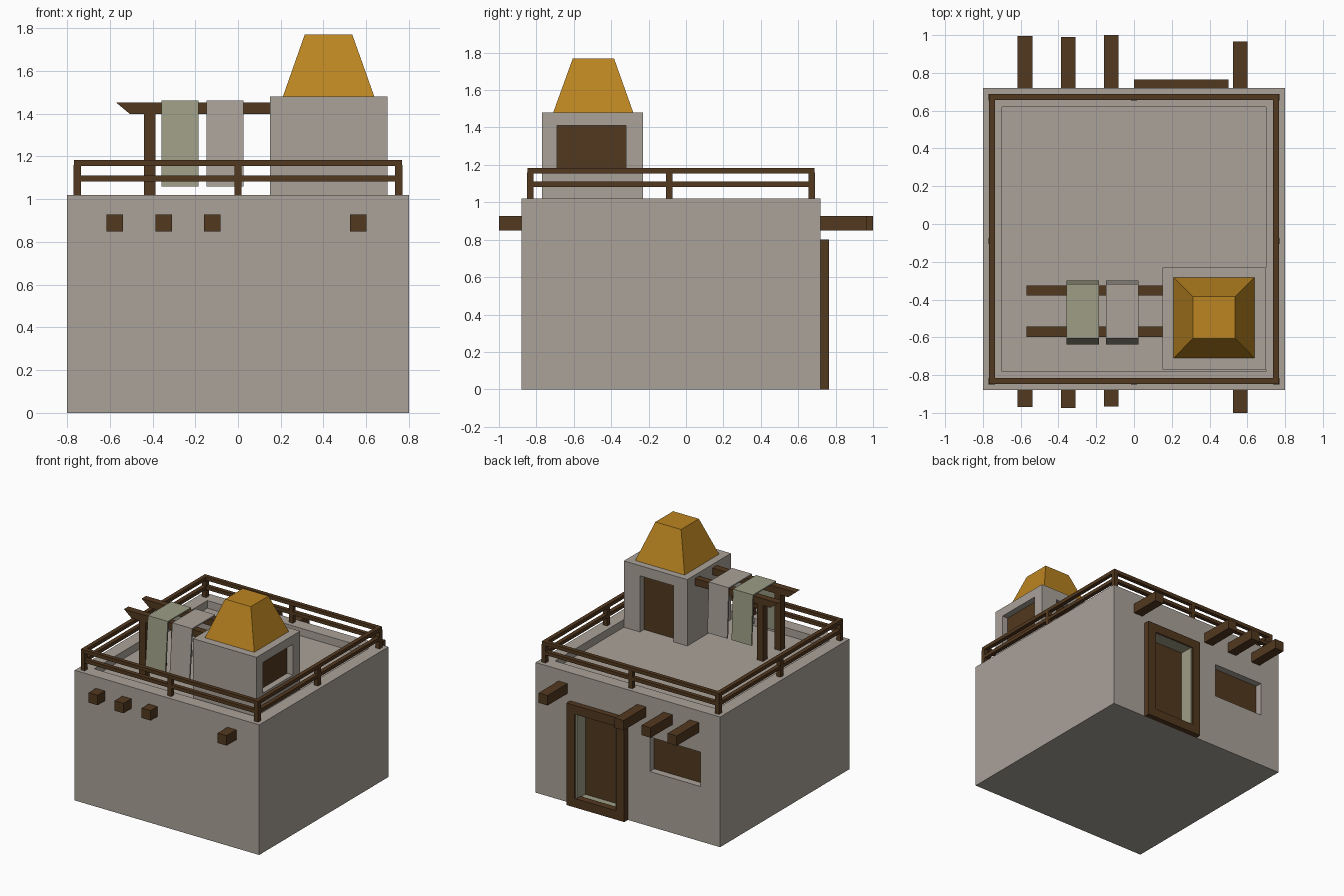
import bpy, bmesh

if "Cube" in bpy.data.objects:
    bpy.data.objects.remove(bpy.data.objects["Cube"])


def material(name, rgb):
    m = bpy.data.materials.new(name)
    m.diffuse_color = (*rgb, 1)
    m.use_nodes = True
    m.node_tree.nodes["Principled BSDF"].inputs["Base Color"].default_value = m.diffuse_color
    return m


WOOD = material("dark_wood", (0.085, 0.04, 0.014))
GOLD = material("ochre", (0.50, 0.235, 0.015))
WALL = material("plaster", (0.40, 0.36, 0.32))
SAGE = material("sage", (0.34, 0.34, 0.24))
FLOOR = 0.96


def finish(name, bm, mat):
    bmesh.ops.recalc_face_normals(bm, faces=bm.faces)
    me = bpy.data.meshes.new(name)
    bm.to_mesh(me)
    bm.free()
    ob = bpy.data.objects.new(name, me)
    bpy.context.collection.objects.link(ob)
    if mat:
        me.materials.append(mat)
    return ob


def box(name, x, y, z, mat, top=None):
    """Box from ranges; top gives the x and y ranges of a tapered top."""
    bm = bmesh.new()
    tx, ty = top or (x, y)
    rings = []
    for (xs, ys, h) in ((x, y, z[0]), (tx, ty, z[1])):
        rings.append([bm.verts.new((xs[i], ys[j], h))
                      for i, j in ((0, 0), (1, 0), (1, 1), (0, 1))])
    for r in rings:
        bm.faces.new(r)
    for i in range(4):
        k = (i + 1) % 4
        bm.faces.new((rings[0][i], rings[0][k], rings[1][k], rings[1][i]))
    return finish(name, bm, mat)


def prism(name, pts, axis, lo, hi, mat):
    """Extrude a 2D profile: (x, z) along y, or (y, z) along x."""
    bm = bmesh.new()
    put = (lambda p, d: (p[0], d, p[1])) if axis == "y" else (lambda p, d: (d, p[0], p[1]))
    a = [bm.verts.new(put(p, lo)) for p in pts]
    b = [bm.verts.new(put(p, hi)) for p in pts]
    bm.faces.new(a)
    bm.faces.new(b)
    n = len(pts)
    for i in range(n):
        k = (i + 1) % n
        bm.faces.new((a[i], a[k], b[k], b[i]))
    return finish(name, bm, mat)


def cut(ob, x, y, z):
    c = box("cutter", x, y, z, None)
    c.hide_render = True
    m = ob.modifiers.new("cut", "BOOLEAN")
    m.operation, m.solver, m.object = "DIFFERENCE", "EXACT", c
    bpy.context.view_layer.objects.active = ob
    bpy.ops.object.modifier_apply(modifier=m.name)
    bpy.data.objects.remove(c)


def frame(name, x, y, z, t, mat):
    """Four bars round a rectangular opening in the back wall."""
    for s, xs in (("left", (x[0], x[0] + t)), ("right", (x[1] - t, x[1]))):
        box(f"{name}_{s}", xs, y, z, mat)
    for s, zs in (("bottom", (z[0], z[0] + t)), ("top", (z[1] - t, z[1]))):
        box(f"{name}_{s}", (x[0] + t, x[1] - t), y, zs, mat)


# House body with sunken roof terrace, door and window openings
body = box("house_body", (-0.8, 0.8), (-0.88, 0.72), (0, 1.02), WALL)
cut(body, (-0.7, 0.7), (-0.78, 0.62), (FLOOR, 1.2))
cut(body, (0.07, 0.43), (0.63, 0.9), (0.05, 0.74))
cut(body, (-0.63, -0.19), (0.65, 0.9), (0.43, 0.70))

# Back door and window
frame("door_frame", (0, 0.5), (0.71, 0.765), (0, 0.80), 0.07, WOOD)
frame("door_lining", (0.07, 0.43), (0.64, 0.755), (0.05, 0.74), 0.012, SAGE)
box("door_panel", (0.07, 0.43), (0.62, 0.65), (0.05, 0.74), WOOD)
box("window_panel", (-0.63, -0.19), (0.64, 0.665), (0.43, 0.70), WOOD)

# Roof beams poking out of front and back walls
for i, (x, y0, y1) in enumerate([(-0.577, -0.97, 0.995), (-0.348, -0.975, 0.99),
                                 (-0.12, -0.965, 1.0), (0.563, -1.0, 0.965)]):
    for side, ys in (("front", (y0, -0.85)), ("back", (0.69, y1))):
        box(f"beam_{side}_{i}", (x - 0.039, x + 0.039), ys, (0.85, 0.928), WOOD)

# Railing round the roof edge
X, YF, YB, R = 0.752, -0.832, 0.672, 0.017
posts = [(x, y) for x in (-X, 0, X) for y in (YF, YB)] + [(-X, -0.09), (X, -0.09)]
for i, (x, y) in enumerate(posts):
    box(f"rail_post_{i}", (x - R, x + R), (y - R, y + R), (1.01, 1.16), WOOD)
for lvl, z in (("low", (1.083, 1.11)), ("top", (1.155, 1.183))):
    r = 0.016
    for s, y in (("front", YF), ("back", YB)):
        box(f"rail_{lvl}_{s}", (-X - r, X + r), (y - r, y + r), z, WOOD)
    for s, x in (("left", -X), ("right", X)):
        box(f"rail_{lvl}_{s}", (x - r, x + r), (YF + r, YB - r), z, WOOD)

# Stair tower with doorway, side window and tapered roof
tower = box("tower", (0.15, 0.7), (-0.77, -0.23), (FLOOR - 0.02, 1.48), WALL)
cut(tower, (0.27, 0.56), (-0.29, -0.1), (FLOOR, 1.40))
cut(tower, (0.64, 0.9), (-0.69, -0.32), (1.17, 1.41))
box("tower_door", (0.27, 0.56), (-0.30, -0.28), (FLOOR, 1.40), WOOD)
box("tower_window", (0.63, 0.65), (-0.69, -0.32), (1.17, 1.41), WOOD)
box("tower_roof", (0.21, 0.638), (-0.71, -0.282), (1.48, 1.77), GOLD,
    top=((0.312, 0.535), (-0.605, -0.385)))

# Drying rack
for i, y in enumerate((-0.57, -0.352)):
    prism(f"rack_bar_{i}", [(-0.57, 1.452), (0.17, 1.452), (0.17, 1.398), (-0.505, 1.398)],
          "y", y - 0.027, y + 0.027, WOOD)
    box(f"rack_post_{i}", (-0.44, -0.386), (y - 0.027, y + 0.027), (FLOOR, 1.40), WOOD)

# Cloths draped over both bars
drape = [(-0.638, 1.06), (-0.605, 1.462), (-0.318, 1.462), (-0.30, 1.07),
         (-0.312, 1.07), (-0.330, 1.452), (-0.595, 1.452), (-0.624, 1.06)]
for name, x, mat in (("cloth_green", -0.357, SAGE), ("cloth_grey", -0.147, WALL)):
    prism(name, drape, "x", x, x + 0.172, mat)
